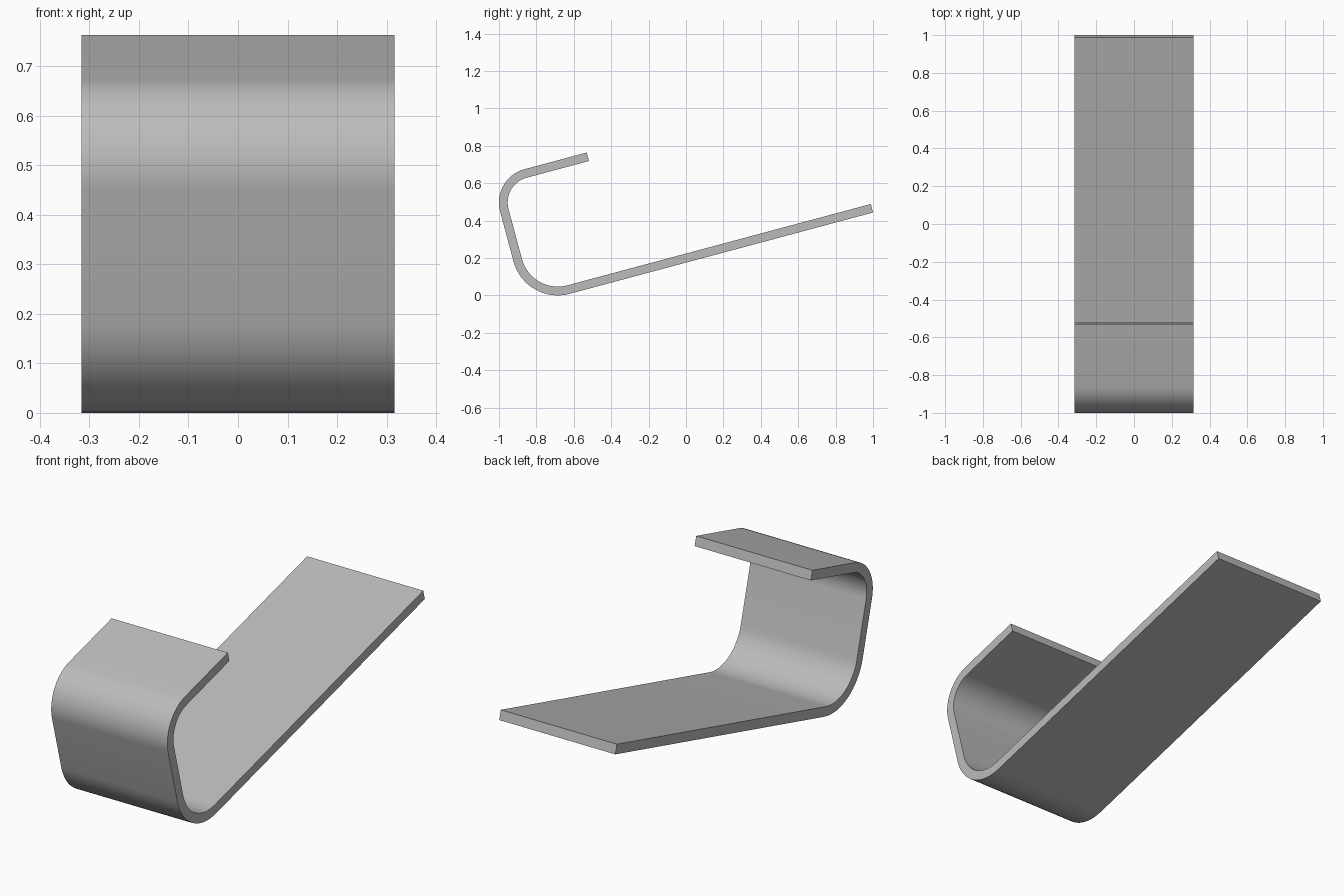
import bpy, bmesh, math
from mathutils import Vector

cube = bpy.data.objects.get("Cube")
if cube:
    bpy.data.objects.remove(cube)

HALF_WIDTH = 0.316
THICK = 0.047
TILT = math.radians(15)
STEPS = 16

# Sheet directions in the (y, z) plane: along the plate and across it
along = Vector((math.cos(TILT), math.sin(TILT)))
across = Vector((-along.y, along.x))

# Outer limits of the bent strip, measured in the tilted frame
FRONT, BOTTOM, TOP = -0.844, 0.169, 0.875
BASE_END, LIP_END = 1.081, -0.315
LOW_R, HIGH_R = 0.245, 0.184


def bend(radius, u, v, start):
    """Outer and inner point pairs of a quarter bend, going clockwise."""
    pairs = []
    for i in range(STEPS + 1):
        a = start - math.pi / 2 * i / STEPS
        c, s = math.cos(a), math.sin(a)
        inner = radius - THICK
        pairs.append(((u + radius * c, v + radius * s), (u + inner * c, v + inner * s)))
    return pairs


# Profile: long base, lower bend, front wall, upper bend, short lip
profile = [((BASE_END, BOTTOM), (BASE_END, BOTTOM + THICK))]
profile += bend(LOW_R, FRONT + LOW_R, BOTTOM + LOW_R, -math.pi / 2)
profile += bend(HIGH_R, FRONT + HIGH_R, TOP - HIGH_R, math.pi)
profile.append(((LIP_END, TOP), (LIP_END, TOP - THICK)))

# Side strip of quads, extruded across the width
bm = bmesh.new()
rows = []
for pair in profile:
    row = []
    for u, v in pair:
        p = along * u + across * v
        row.append(bm.verts.new((-HALF_WIDTH, p.x, p.y)))
    rows.append(row)
for a, b in zip(rows, rows[1:]):
    bm.faces.new((a[0], a[1], b[1], b[0]))
grown = bmesh.ops.extrude_face_region(bm, geom=bm.faces[:])["geom"]
bmesh.ops.translate(bm, vec=(2 * HALF_WIDTH, 0, 0),
                    verts=[g for g in grown if isinstance(g, bmesh.types.BMVert)])
bmesh.ops.recalc_face_normals(bm, faces=bm.faces[:])

mesh = bpy.data.meshes.new("bent_strip")
bm.to_mesh(mesh)
bm.free()
strip = bpy.data.objects.new("bent_strip", mesh)
bpy.context.collection.objects.link(strip)

# Plain grey metal
grey = bpy.data.materials.new("grey_metal")
grey.use_nodes = True
colour = (0.5, 0.5, 0.5, 1)
grey.diffuse_color = colour
grey.node_tree.nodes["Principled BSDF"].inputs["Base Color"].default_value = colour
mesh.materials.append(grey)

# Smooth bends with sharp sheet edges
bpy.ops.object.select_all(action="DESELECT")
strip.select_set(True)
bpy.context.view_layer.objects.active = strip
bpy.ops.object.shade_smooth_by_angle(angle=math.radians(30))
